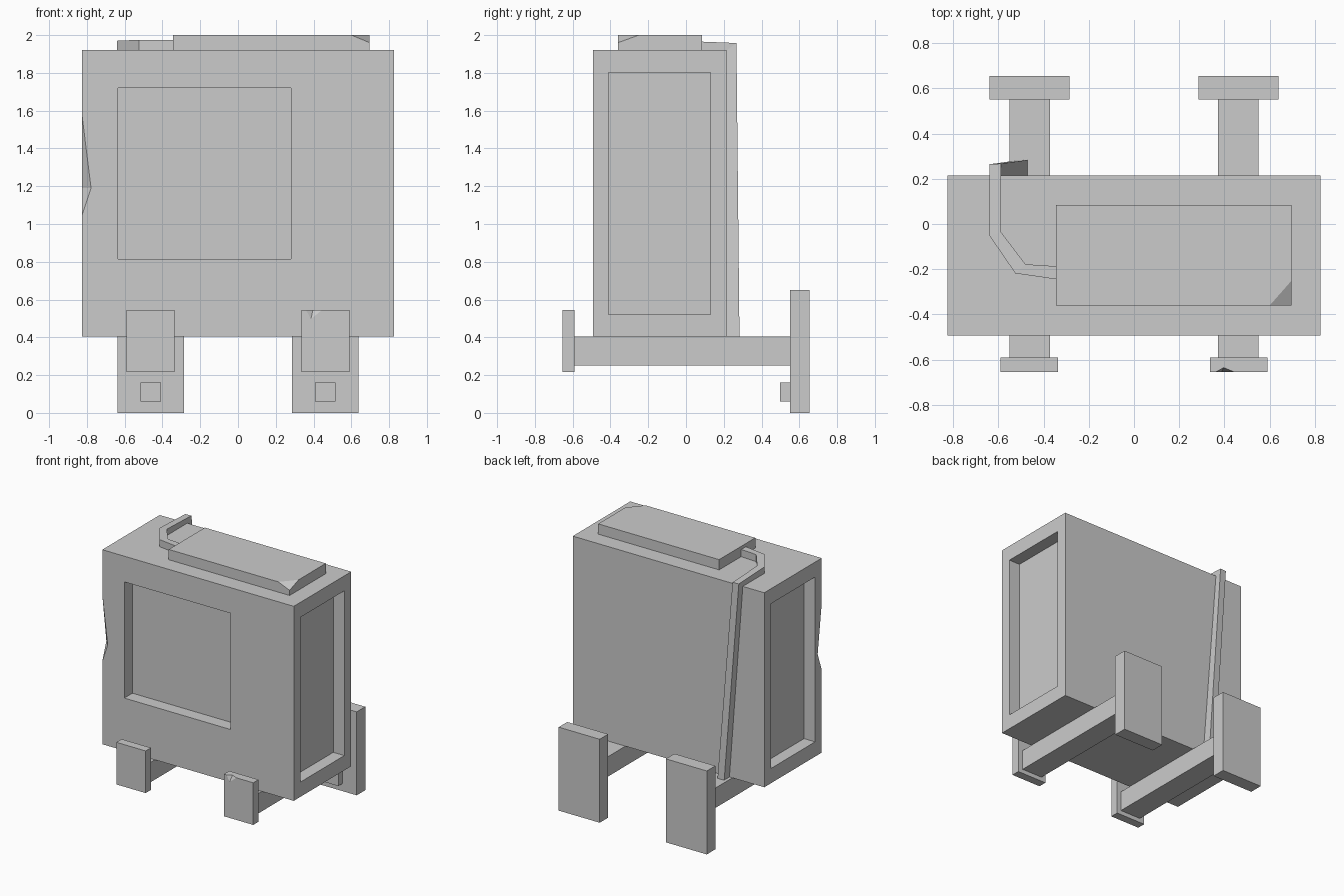
import bpy, bmesh
from mathutils import Vector

if "Cube" in bpy.data.objects:
    bpy.data.objects.remove(bpy.data.objects["Cube"])


def new_object(name, bm):
    bmesh.ops.recalc_face_normals(bm, faces=bm.faces[:])
    mesh = bpy.data.meshes.new(name)
    bm.to_mesh(mesh)
    bm.free()
    obj = bpy.data.objects.new(name, mesh)
    bpy.context.collection.objects.link(obj)
    return obj


def box(name, x, y, z):
    bm = bmesh.new()
    for v in bmesh.ops.create_cube(bm, size=1)["verts"]:
        v.co = [r[0] + (c + 0.5) * (r[1] - r[0]) for r, c in zip((x, y, z), v.co)]
    return new_object(name, bm)


def cut(obj, cutter):
    mod = obj.modifiers.new("cut", "BOOLEAN")
    mod.operation, mod.solver, mod.object = "DIFFERENCE", "EXACT", cutter
    bpy.context.view_layer.objects.active = obj
    bpy.ops.object.modifier_apply(modifier=mod.name)
    bpy.data.objects.remove(cutter)


def chip(obj, kept, outer):
    """Cut a tetrahedral chip; 'kept' points lie on the cut surface that stays."""
    kept, outer = [Vector(p) for p in kept], [Vector(p) for p in outer]
    pivot = sum(kept, Vector()) / len(kept)
    bm = bmesh.new()
    for p in kept + outer:
        bm.verts.new(pivot + (p - pivot) * 1.5)
    bmesh.ops.convex_hull(bm, input=bm.verts[:])
    cut(obj, new_object("chip_cutter", bm))


def loft(name, rings):
    bm = bmesh.new()
    rows = [[bm.verts.new(p) for p in ring] for ring in rings]
    for a, b in zip(rows, rows[1:]):
        for i in range(4):
            j = (i + 1) % 4
            bm.faces.new((a[i], a[j], b[j], b[i]))
    bm.faces.new(rows[0])
    bm.faces.new(rows[-1])
    return new_object(name, bm)


# Cabinet with recessed front and side panels and a chipped front edge
X, Y, Z = (-0.825, 0.825), (-0.492, 0.215), (0.405, 1.92)
cabinet = box("cabinet", X, Y, Z)
cut(cabinet, box("front_recess", (-0.635, 0.28), (-0.7, -0.392), (0.815, 1.72)))
for s in (-1, 1):
    cut(cabinet, box("side_recess", sorted((s * 0.73, s * 1.0)), (-0.41, 0.13), (0.52, 1.803)))
chip(cabinet, [(-0.778, Y[0], 1.19), (X[0], Y[0] + 0.05, 1.19)],
     [(X[0], Y[0], 1.57), (X[0], Y[0], 1.05)])

# Raised lid with a chipped corner
lid = box("lid", (-0.345, 0.697), (-0.36, 0.085), (1.92, 2.0))
chip(lid, [(0.60, -0.36, 2.0), (0.697, -0.25, 2.0), (0.697, -0.36, 1.96)],
     [(0.697, -0.36, 2.0)])

# Cable from the lid, over the top and down the back
path = [((-0.34, -0.187), (-0.34, -0.245), 1.975), ((-0.48, -0.178), (-0.525, -0.218), 1.975),
        ((-0.587, -0.037), (-0.64, -0.05), 1.97)]
rings = [[(*a, 1.918), (*b, 1.918), (*b, h), (*a, h)] for a, b, h in path]
for xa, xb, y, z0, z1 in ((-0.588, -0.64, 0.264, 1.918, 1.958), (-0.47, -0.525, 0.28, 0.405, 0.405)):
    rings.append([(xa, 0.213, z0), (xb, 0.213, z0), (xb, y, z1), (xa, y + 0.003, z1)])
loft("cable", rings)

# Two stands: rail, front pad, rear foot and peg
for s, side in ((-1, "left"), (1, "right")):
    def part(name, x0, x1, y, z):
        return box(f"{side}_{name}", sorted((s * x0, s * x1)), y, z)

    part("rail", 0.372, 0.55, (-0.59, 0.55), (0.25, 0.405))
    pad = part("front_pad", 0.337, 0.59, (-0.655, -0.59), (0.217, 0.545))
    part("rear_foot", 0.285, 0.638, (0.55, 0.655), (0.0, 0.65))
    part("foot_peg", 0.408, 0.517, (0.497, 0.55), (0.06, 0.16))

# Small chip in the right front pad
chip(pad, [(0.397, -0.635, 0.545), (0.386, -0.655, 0.497)],
     [(0.36, -0.655, 0.545), (0.445, -0.655, 0.545)])
